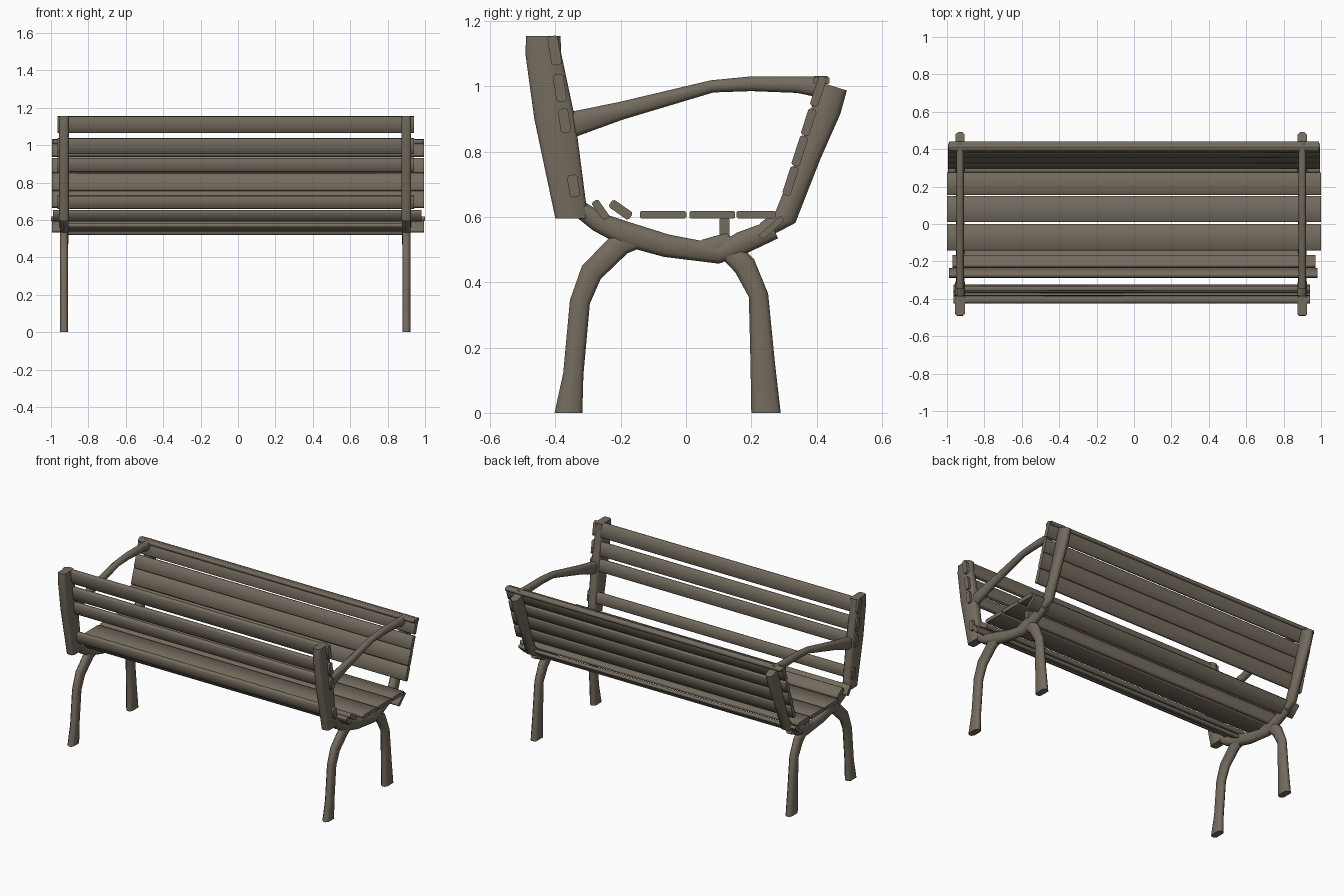
import bpy, bmesh, math
from mathutils import Vector

if "Cube" in bpy.data.objects:
    bpy.data.objects.remove(bpy.data.objects["Cube"])

# One weathered brown-grey colour
mat = bpy.data.materials.new("weathered_brown")
mat.use_nodes = True
mat.diffuse_color = (0.175, 0.148, 0.112, 1)
mat.node_tree.nodes["Principled BSDF"].inputs["Base Color"].default_value = mat.diffuse_color
mat.node_tree.nodes["Principled BSDF"].inputs["Roughness"].default_value = 0.8


def finish(name, bm):
    bmesh.ops.recalc_face_normals(bm, faces=bm.faces)
    mesh = bpy.data.meshes.new(name)
    bm.to_mesh(mesh)
    bm.free()
    mesh.materials.append(mat)
    ob = bpy.data.objects.new(name, mesh)
    bpy.context.collection.objects.link(ob)
    bpy.ops.object.select_all(action='DESELECT')
    bpy.context.view_layer.objects.active = ob
    ob.select_set(True)
    bpy.ops.object.shade_smooth_by_angle(angle=math.radians(50))


def loft(name, rings):
    """Skin a list of equal rings and cap the ends."""
    bm = bmesh.new()
    loops = [[bm.verts.new(p) for p in ring] for ring in rings]
    n = len(loops[0])
    for a, b in zip(loops, loops[1:]):
        for i in range(n):
            j = (i + 1) % n
            bm.faces.new((a[i], a[j], b[j], b[i]))
    bm.faces.new(loops[0])
    bm.faces.new(loops[-1])
    finish(name, bm)


def section(w, t, c):
    """Chamfered rectangle of width w and thickness t."""
    w, t = w / 2, t / 2
    k = min(w, t) * c * 2
    pts = []
    for sx, sy, flip in ((1, 1, 0), (-1, 1, 1), (-1, -1, 0), (1, -1, 1)):
        pair = [(sx * w, sy * (t - k)), (sx * (w - k), sy * t)]
        pts += pair[::-1] if flip else pair
    return pts


def bar(name, x, path, thick):
    """Iron bar along (y, z, width) points in a side plane, level where it meets the ground."""
    pts = [Vector((y, z)) for y, z, w in path]
    rings = []
    for i, (p, (y, z, w)) in enumerate(zip(pts, path)):
        d = (pts[min(i + 1, len(pts) - 1)] - pts[max(i - 1, 0)]).normalized()
        if z == 0:
            d = Vector((0, 1))
        side = Vector((-d.y, d.x))
        rings.append([(x + v, *(p + side * u)) for u, v in section(w, thick, 0.3)])
    loft(name, rings)


def slat(name, y, z, width, tilt, x0, x1, thick=0.025):
    """Long board, its width turned by tilt degrees from level."""
    a = math.radians(tilt)
    ring = [(y + u * math.cos(a) - v * math.sin(a), z + u * math.sin(a) + v * math.cos(a))
            for u, v in section(width, thick, 0.2)]
    loft(name, [[(x, *p) for p in ring] for x in (x0, x1)])


# Side frames
for side, x in (("right", -0.93), ("left", 0.9)):
    bar(side + "_front_leg", x, [(-0.36, 0, 0.085), (-0.345, 0.12, 0.062), (-0.325, 0.34, 0.062),
                                 (-0.29, 0.43, 0.07), (-0.2, 0.52, 0.075), (-0.12, 0.54, 0.05)], 0.042)
    bar(side + "_back_leg", x, [(0.245, 0, 0.09), (0.235, 0.15, 0.075), (0.222, 0.36, 0.06),
                                (0.18, 0.45, 0.07), (0.11, 0.52, 0.07), (0.05, 0.51, 0.04)], 0.042)
    bar(side + "_cross_rail", x, [(-0.34, 0.635, 0.05), (-0.27, 0.585, 0.06), (-0.19, 0.55, 0.075),
                                  (-0.06, 0.512, 0.07), (0.1, 0.487, 0.06), (0.17, 0.52, 0.07),
                                  (0.27, 0.562, 0.06)], 0.045)
    # Post and armrest meet in a wide corner at the back
    bar(side + "_back_post", x, [(0.24, 0.56, 0.05), (0.305, 0.6, 0.07), (0.38, 0.79, 0.068),
                                 (0.43, 0.93, 0.09), (0.452, 1.0, 0.085)], 0.05)
    bar(side + "_armrest", x, [(-0.36, 0.88, 0.08), (-0.2, 0.925, 0.055), (0.08, 1.0, 0.038),
                               (0.2, 1.008, 0.045), (0.34, 1.005, 0.05), (0.43, 0.997, 0.07)], 0.04)
    # Broad front upright with level ends
    loft(side + "_front_post", [
        [(x + v, y + u, z) for u, v in section(w, 0.052, 0.2)]
        for y, z, w in ((-0.35, 0.595, 0.1), (-0.402, 0.9, 0.125), (-0.437, 1.1, 0.11), (-0.437, 1.155, 0.105))])

# Front barrier slats, leaning outwards
for i, (z, w) in enumerate(((0.695, 0.068), (0.895, 0.075), (0.995, 0.085), (1.11, 0.09))):
    slat(f"front_slat_{i + 1}", -0.345 - (z - 0.7) * 0.14, z, w, 99, -0.965, 0.94, 0.032)

# Back slats, set close together
for i, (z, w) in enumerate(((0.71, 0.09), (0.802, 0.096), (0.89, 0.084), (0.985, 0.095))):
    slat(f"back_slat_{i + 1}", 0.32 + (z - 0.71) * 0.31, z, w, 72, -0.995, 0.995, 0.026)
slat("back_top_edge", 0.415, 1.018, 0.05, 0, -0.99, 0.99, 0.022)
slat("back_lower_slat", 0.262, 0.567, 0.09, 42, -0.995, 0.995, 0.02)

# Seat boards
for i, (y, w) in enumerate(((-0.07, 0.142), (0.08, 0.14), (0.215, 0.12))):
    slat(f"seat_board_{i + 1}", y, 0.607, w, 0, -1, 1, 0.024)

# Curved front of the seat and the boards beneath it
slat("seat_front_board_1", -0.2, 0.622, 0.075, -35, -0.97, 0.97, 0.028)
slat("seat_front_board_2", -0.262, 0.622, 0.065, -55, -0.99, 0.98, 0.024)
slat("seat_beam", 0.118, 0.56, 0.08, 90, -0.95, 0.91, 0.03)
slat("seat_under_board", -0.17, 0.56, 0.07, -25, -0.95, 0.91, 0.02)
